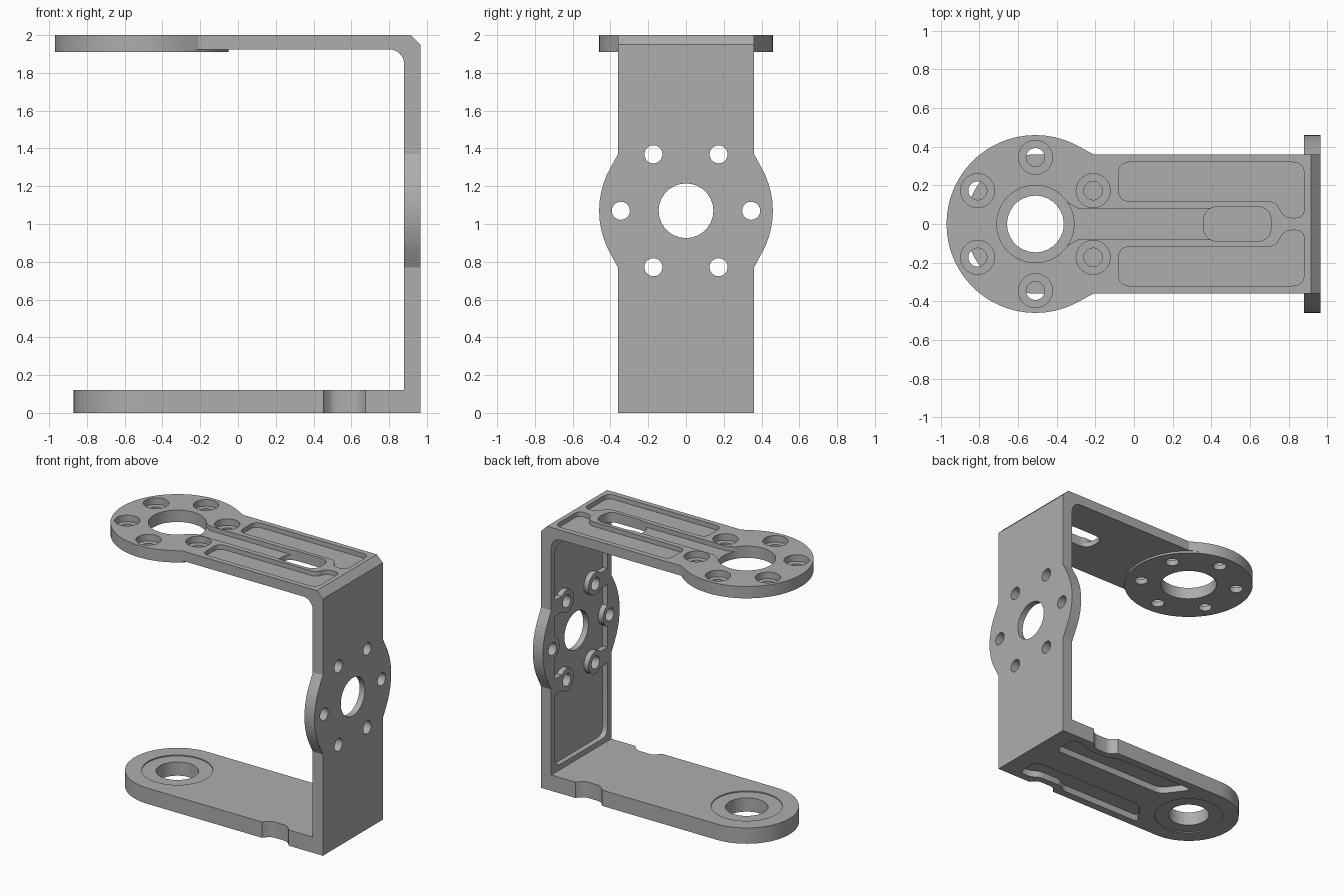
import bpy, bmesh
from math import sin, cos, radians, pi
from mathutils import Vector

if "Cube" in bpy.data.objects:
    bpy.data.objects.remove(bpy.data.objects["Cube"])

grey = bpy.data.materials.new("satin grey metal")
grey.use_nodes = True
COLOUR = (0.42, 0.42, 0.42, 1)
grey.diffuse_color = COLOUR
grey.node_tree.nodes["Principled BSDF"].inputs["Base Color"].default_value = COLOUR

HUB_X, HUB_Z = -0.51, 1.07          # bore axis of the arms, bore height on the upright
HALF, HUB_R, BOLT_R = 0.36, 0.46, 0.345


def arc(cx, cy, r, start, end, steps):
    return [(cx + r * cos(radians(start + (end - start) * i / steps)),
             cy + r * sin(radians(start + (end - start) * i / steps)))
            for i in range(steps + 1)]


def circle(cx, cy, r, n=28):
    return arc(cx, cy, r, 0, 360, n)[:-1]


def rounded(points, r, steps=5):
    """Round every corner of a polygon."""
    out = []
    for i, p in enumerate(points):
        p = Vector(p)
        a = Vector(points[i - 1]) - p
        b = Vector(points[(i + 1) % len(points)]) - p
        d = min(r, a.length * 0.45, b.length * 0.45)
        a, b = p + a.normalized() * d, p + b.normalized() * d
        for k in range(steps + 1):
            t = k / steps
            out.append(tuple(a * (1 - t) ** 2 + p * (2 * t * (1 - t)) + b * t * t))
    return out


def box(u0, u1, v0, v1):
    return [(u0, v0), (u1, v0), (u1, v1), (u0, v1)]


def prism(name, points, axis, lo, hi):
    """Extrude a flat outline along one axis."""
    place = {"x": lambda u, v, w: (w, u, v),
             "y": lambda u, v, w: (u, w, v),
             "z": lambda u, v, w: (u, v, w)}[axis]
    bm = bmesh.new()
    low = [bm.verts.new(place(u, v, lo)) for u, v in points]
    high = [bm.verts.new(place(u, v, hi)) for u, v in points]
    bm.faces.new(low)
    bm.faces.new(high)
    n = len(points)
    for i in range(n):
        j = (i + 1) % n
        bm.faces.new((low[i], low[j], high[j], high[i]))
    bmesh.ops.recalc_face_normals(bm, faces=bm.faces)
    mesh = bpy.data.meshes.new(name)
    bm.to_mesh(mesh)
    bm.free()
    mesh.materials.append(grey)
    obj = bpy.data.objects.new(name, mesh)
    bpy.context.collection.objects.link(obj)
    return obj


def combine(target, tool, operation):
    """Apply a boolean and discard the tool."""
    mod = target.modifiers.new("boolean", "BOOLEAN")
    mod.operation, mod.object, mod.solver = operation, tool, "EXACT"
    bpy.context.view_layer.objects.active = target
    bpy.ops.object.modifier_apply(modifier=mod.name)
    bpy.data.objects.remove(tool)


def add(points, axis, lo, hi, to=None):
    combine(to or bracket, prism("addition", points, axis, lo, hi), "UNION")


def cut(points, axis, lo, hi, to=None):
    combine(to or bracket, prism("cutter", points, axis, lo, hi), "DIFFERENCE")


def bolt_circle(cx, cy, first):
    return [(cx + BOLT_R * cos(radians(first + 60 * i)),
             cy + BOLT_R * sin(radians(first + 60 * i))) for i in range(6)]


# C-shaped frame: lower arm, upright with chamfered top, upper arm with inner fillet
spine = [(HUB_X, 0), (0.965, 0), (0.965, 1.95), (0.915, 2), (-0.25, 2), (-0.25, 1.925)]
spine += arc(0.80, 1.845, 0.08, 90, 0, 8) + [(0.88, 0.12), (HUB_X, 0.12)]
bracket = prism("servo_bracket", spine, "y", -HALF, HALF)

# Rounded end of the lower arm, flared head of the upper arm, round pad below it
add(circle(HUB_X, 0, HALF, 60), "z", 0, 0.12)
head = arc(HUB_X, 0, HUB_R, 60, 300, 40)
head += [(HUB_X + 0.3, -HALF), (-0.1, -HALF), (-0.1, HALF), (HUB_X + 0.3, HALF)]
add(head, "z", 1.925, 2)
add(circle(HUB_X, 0, HUB_R, 60), "z", 1.91, 1.94)

# Flared hub in the middle of the upright
hub = [(HALF, HUB_Z - 0.3)] + arc(0, HUB_Z, HUB_R, -30, 30, 10) + [(HALF, HUB_Z + 0.3)]
hub += [(-HALF, HUB_Z + 0.3)] + arc(0, HUB_Z, HUB_R, 150, 210, 10) + [(-HALF, HUB_Z - 0.3)]
add(hub, "x", 0.88, 0.965)

# Upper arm: bore, counterbored bolt holes, cable channel and slot
cut(circle(HUB_X, 0, 0.2, 36), "z", 1.8, 2.1)
for x, y in bolt_circle(HUB_X, 0, 30):
    cut(circle(x, y, 0.048, 20), "z", 1.8, 2.1)
    cut(circle(x, y, 0.088), "z", 1.95, 2.1)
cut([(-0.36, -0.12), (-0.29, -0.08), (0.5, -0.08),
     (0.5, 0.08), (-0.29, 0.08), (-0.36, 0.12)], "z", 1.965, 2.1)
cut(rounded(box(0.36, 0.71, -0.09, 0.09), 0.08), "z", 1.8, 2.1)

for s in (-1, 1):
    # Upper arm: weight-saving pockets that hook in behind the slot
    hook = [(-0.08, 0.32), (0.88, 0.32), (0.88, 0.032),
            (0.775, 0.032), (0.735, 0.118), (-0.08, 0.118)]
    cut([(x, s * y) for x, y in rounded(hook, 0.06)], "z", 1.965, 2.1)
    # Lower arm: side notches, and pockets underneath
    notch = [(0.45, 0.4), (0.45, 0.36), (0.50, 0.31), (0.63, 0.31), (0.68, 0.36), (0.68, 0.4)]
    cut([(x, s * y) for x, y in rounded(notch, 0.03)], "z", -0.1, 0.2)
    pocket = [(-0.29, 0.3), (0.41, 0.3), (0.47, 0.26), (0.66, 0.26), (0.72, 0.3),
              (0.82, 0.3), (0.82, 0.11), (-0.15, 0.11)]
    cut([(x, s * y) for x, y in rounded(pocket, 0.05)], "z", -0.1, 0.05)

# Lower arm: bore and shallow bearing seats on both faces
cut(circle(HUB_X, 0, 0.147, 28), "z", -0.1, 0.2)
for lo, hi in ((-0.1, 0.008), (0.112, 0.2)):
    cut(circle(HUB_X, 0, 0.245, 40), "z", lo, hi)

# Upright: inner recess that leaves a boss around each bolt hole
bolts = bolt_circle(0, HUB_Z, 0)
recess = prism("recess_cutter", rounded(box(-0.315, 0.315, 0.16, 1.84), 0.07), "x", 0.8, 0.92)
for y, z in bolts:
    cut(circle(y, z, 0.085), "x", 0.7, 1.0, recess)
    if abs(z - HUB_Z) > 0.1:
        rim = 0.4 if y > 0 else -0.4
        cut(box(min(y, rim), max(y, rim), z - 0.06, z + 0.06), "x", 0.7, 1.0, recess)
combine(bracket, recess, "DIFFERENCE")

# Upright: bore and bolt holes
cut(circle(0, HUB_Z, 0.145, 28), "x", 0.7, 1.1)
for y, z in bolts:
    cut(circle(y, z, 0.048, 20), "x", 0.7, 1.1)

# Smooth curved walls while keeping machined edges crisp
bpy.ops.object.select_all(action="DESELECT")
bracket.select_set(True)
bpy.context.view_layer.objects.active = bracket
bpy.ops.object.shade_smooth_by_angle(angle=pi / 7)
